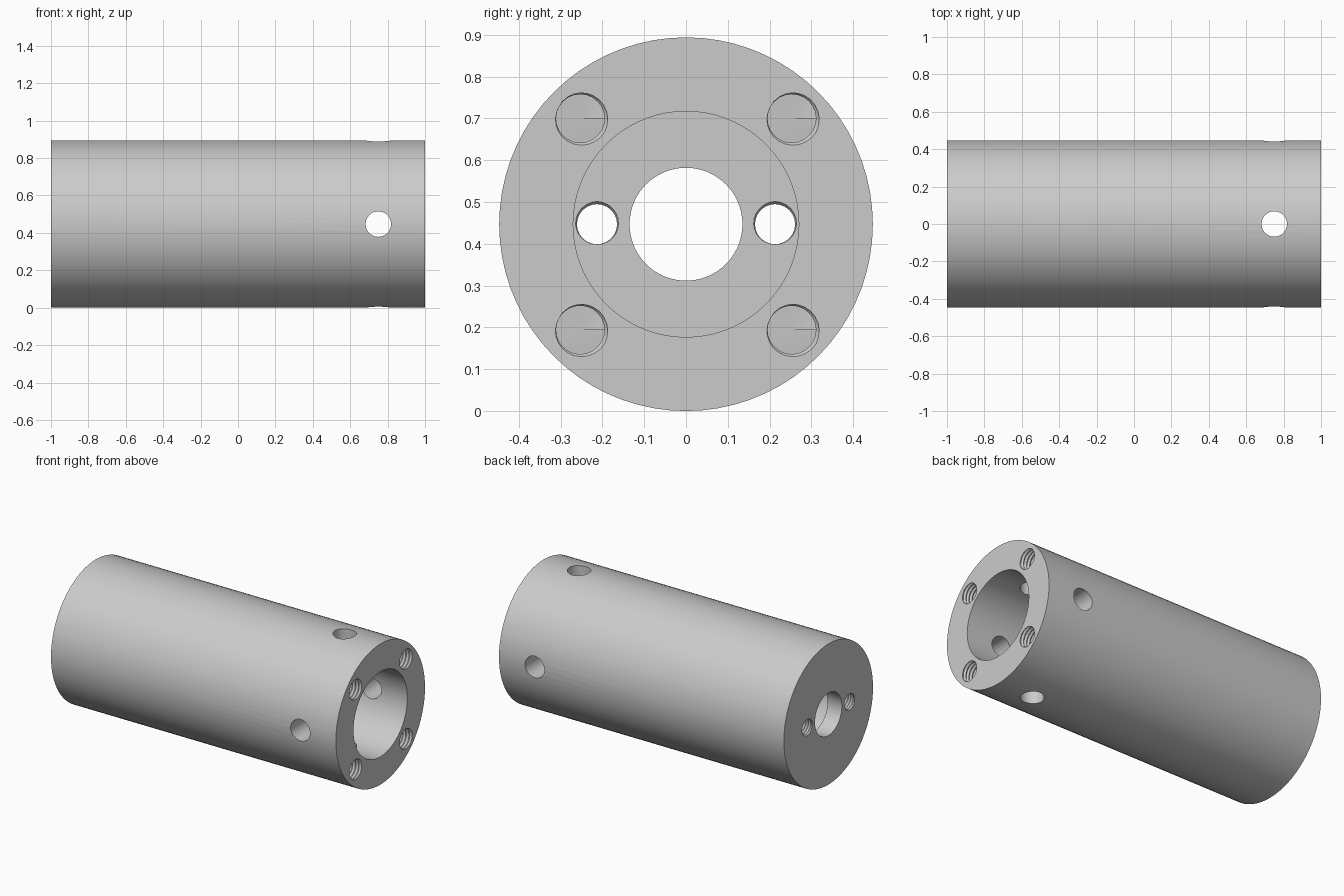
import bpy, bmesh
from math import sin, cos, pi
from mathutils import Matrix

R = 0.447          # outer radius, also the height of the axis
FLOOR = -0.9       # inner face of the end wall
SEGS = 72

if "Cube" in bpy.data.objects:
    bpy.data.objects.remove(bpy.data.objects["Cube"])

grey = bpy.data.materials.new("machined_grey")
grey.use_nodes = True
grey.diffuse_color = (0.6, 0.6, 0.6, 1)
grey.node_tree.nodes["Principled BSDF"].inputs["Base Color"].default_value = (0.6, 0.6, 0.6, 1)


def make_object(name, bm):
    bmesh.ops.recalc_face_normals(bm, faces=bm.faces)
    mesh = bpy.data.meshes.new(name)
    bm.to_mesh(mesh)
    bm.free()
    mesh.materials.append(grey)
    obj = bpy.data.objects.new(name, mesh)
    bpy.context.collection.objects.link(obj)
    return obj


def lathe(name, profile):
    """Revolve a closed (x, radius) profile around the long axis."""
    bm = bmesh.new()
    rings = [[bm.verts.new((x, r * cos(2 * pi * i / SEGS), R + r * sin(2 * pi * i / SEGS)))
              for i in range(SEGS)] for x, r in profile]
    for a, b in zip(rings, rings[1:] + rings[:1]):
        for i in range(SEGS):
            j = (i + 1) % SEGS
            bm.faces.new((a[i], a[j], b[j], b[i]))
    return make_object(name, bm)


def drill(name, axis):
    """Plain cross drilling through both sides of the tube."""
    bm = bmesh.new()
    turn = Matrix.Rotation(pi / 2, 4, "X") if axis == "Y" else Matrix()
    bmesh.ops.create_cone(bm, cap_ends=True, segments=40, radius1=0.068, radius2=0.068,
                          depth=1.2, matrix=Matrix.Translation((0.75, 0, R)) @ turn)
    return make_object(name, bm)


def tap(name, start, end, y, z, minor, major, pitch, segs=24):
    """Helical thread cutter running along x, closed by a fan at each end."""
    bm = bmesh.new()
    turns = round(abs(end - start) / pitch)
    step = (end - start) / turns
    last = turns * segs

    def track(radius, shift):
        return [bm.verts.new((start + step * (i / segs + shift),
                              y + radius * cos(2 * pi * i / segs),
                              z + radius * sin(2 * pi * i / segs))) for i in range(last + 1)]

    crest, root = track(major, 0), track(minor, 0.5)
    for i in range(last):
        bm.faces.new((crest[i], root[i], root[i + 1], crest[i + 1]))
        if i < last - segs:
            bm.faces.new((root[i], crest[i + segs], crest[i + segs + 1], root[i + 1]))
    rims = ((start + step * 0.5, crest[:segs + 1] + [root[0]]),
            (end, root[last - segs:] + [crest[last]]))
    for x, rim in rims:
        centre = bm.verts.new((x, y, z))
        for a, b in zip(rim, rim[1:] + rim[:1]):
            bm.faces.new((centre, a, b))
    return make_object(name, bm)


# Tube with a wide bore and a smaller opening in the end wall
body = lathe("tube_body", [(-1, 0.135), (-1, R), (1, R), (1, 0.27), (FLOOR, 0.27), (FLOOR, 0.135)])

# Cross holes, four blind threaded holes in the rim, two through the end wall
cutters = [drill("cross_hole_" + axis, axis) for axis in "YZ"]
for sy in (-1, 1):
    for sz in (-1, 1):
        cutters.append(tap("rim_thread", 1.043, 0.73, sy * 0.253, R + sz * 0.253,
                           0.058, 0.067, 0.0223))
    cutters.append(tap("wall_thread", -1.05, FLOOR + 0.05, sy * 0.213, R, 0.048, 0.0545, 0.018))

for cutter in cutters:
    cutter.hide_render = True
    mod = body.modifiers.new(cutter.name, "BOOLEAN")
    mod.operation = "DIFFERENCE"
    mod.solver = "EXACT"
    mod.object = cutter

# Bake the cuts and drop the cutters
bpy.context.view_layer.update()
graph = bpy.context.evaluated_depsgraph_get()
baked = bpy.data.meshes.new_from_object(body.evaluated_get(graph))
body.modifiers.clear()
body.data = baked
for cutter in cutters:
    bpy.data.objects.remove(cutter)

bpy.ops.object.select_all(action="DESELECT")
body.select_set(True)
bpy.context.view_layer.objects.active = body
bpy.ops.object.shade_smooth_by_angle(angle=pi / 6)
